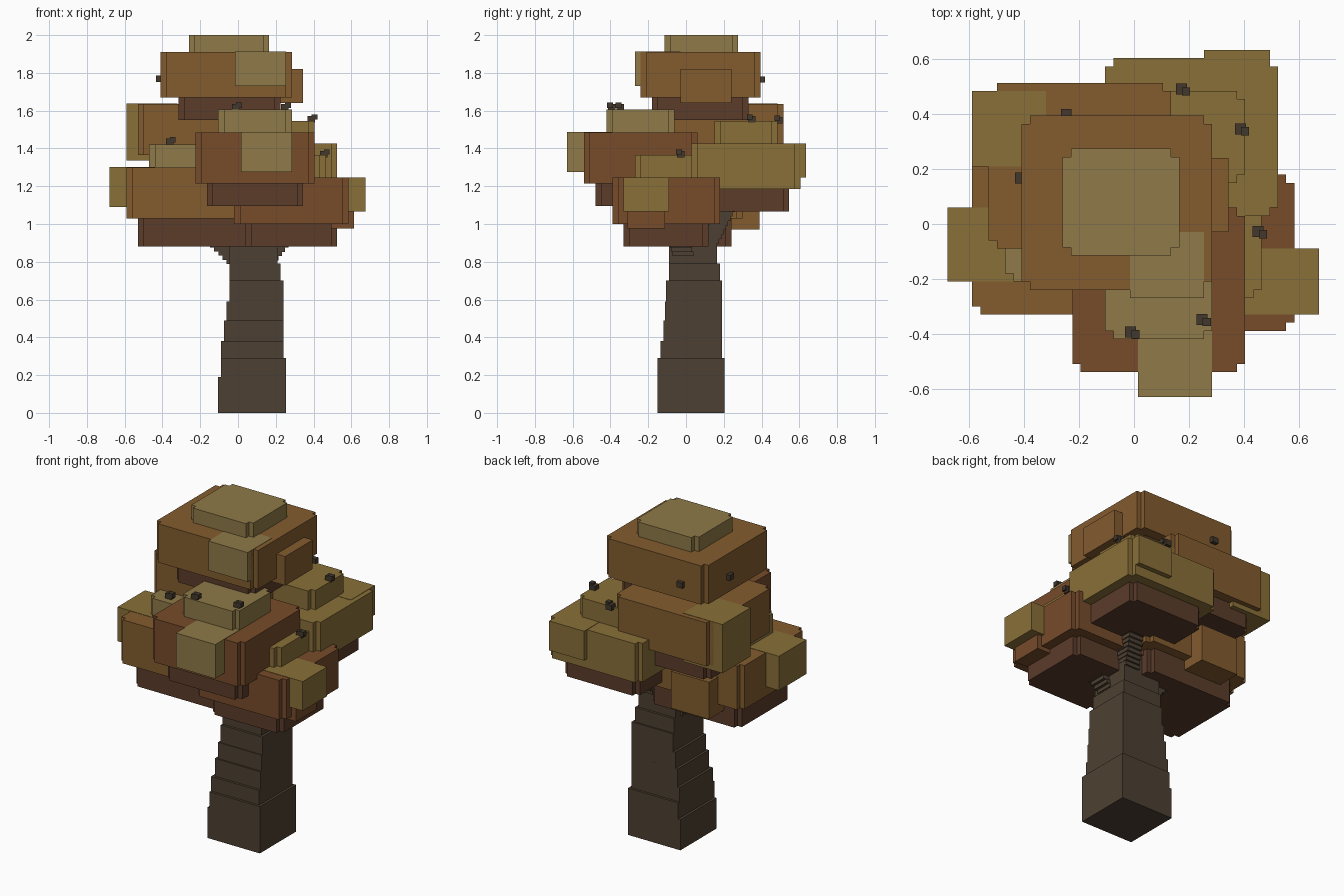
import bpy, bmesh

if "Cube" in bpy.data.objects:
    bpy.data.objects.remove(bpy.data.objects["Cube"])

def srgb(h):
    c = [int(h[i:i + 2], 16) / 255 for i in (0, 2, 4)]
    return tuple(((v + 0.055) / 1.055) ** 2.4 if v > 0.04 else v / 12.92 for v in c) + (1,)

MATS = {}
for mat_name, code in dict(bark="4d4032", twig="42382d", straw="8f7a48", olive="8a7038",
                           amber="835c2f", rust="774c2a", shade="5b3c2a").items():
    MATS[mat_name] = bpy.data.materials.new(mat_name)
    MATS[mat_name].diffuse_color = srgb(code)

def block(name, x, y, z, mat, n=0.0):
    """Box from ranges; n cuts a small square notch out of each vertical edge."""
    (x0, x1), (y0, y1), (z0, z1) = x, y, z
    if n:
        pts = [(x0 + n, y0), (x1 - n, y0), (x1 - n, y0 + n), (x1, y0 + n),
               (x1, y1 - n), (x1 - n, y1 - n), (x1 - n, y1), (x0 + n, y1),
               (x0 + n, y1 - n), (x0, y1 - n), (x0, y0 + n), (x0 + n, y0 + n)]
    else:
        pts = [(x0, y0), (x1, y0), (x1, y1), (x0, y1)]
    bm = bmesh.new()
    face = bm.faces.new([bm.verts.new((px, py, z0)) for px, py in pts])
    top = bmesh.ops.extrude_face_region(bm, geom=[face])
    verts = [g for g in top["geom"] if isinstance(g, bmesh.types.BMVert)]
    bmesh.ops.translate(bm, verts=verts, vec=(0, 0, z1 - z0))
    bmesh.ops.recalc_face_normals(bm, faces=bm.faces)
    me = bpy.data.meshes.new(name)
    bm.to_mesh(me)
    bm.free()
    me.materials.append(MATS[mat])
    ob = bpy.data.objects.new(name, me)
    bpy.context.collection.objects.link(ob)
    return ob

def clump(name, x, y, z, mat, under=0.12, cap=0.12, cap_mat="straw"):
    """Leaf mass: main block, darker inset slab below, lighter inset cap above."""
    inset = lambda r, d: (r[0] + d, r[1] - d)
    block(name, x, y, z, mat, 0.03)
    block(name + "_underside", inset(x, 0.06), inset(y, 0.06), (z[0] - under, z[0]), "shade", 0.03)
    if cap:
        block(name + "_cap", inset(x, 0.12), inset(y, 0.12), (z[1], z[1] + cap), cap_mat, 0.03)

# trunk: stepped, tapering and leaning
for z0, z1, x0, x1, y0, y1 in [
        (0, .19, -.105, .255, -.15, .205), (.19, .29, -.09, .255, -.15, .205),
        (.29, .38, -.09, .24, -.135, .19), (.38, .49, -.075, .24, -.12, .19),
        (.49, .59, -.06, .24, -.11, .19), (.59, .70, -.045, .24, -.105, .19),
        (.70, .79, -.045, .225, -.09, .18), (.79, 1.1, -.045, .21, -.09, .165)]:
    block("trunk_section", (x0, x1), (y0, y1), (z0, z1), "bark")

# branches: stair-stepped runs into the leaves
def branch(name, a, b, r, steps):
    for i in range(steps):
        t = i / (steps - 1)
        c = [p + (q - p) * t for p, q in zip(a, b)]
        h = (b[2] - a[2]) / steps * 0.6
        block(name, (c[0] - r, c[0] + r), (c[1] - r, c[1] + r), (c[2] - h, c[2] + h), "bark")

branch("branch_left", (0, .06, .80), (-.2, .06, 1.0), .06, 10)
branch("branch_right", (.16, -.01, .82), (.3, -.06, 1.0), .055, 9)
branch("branch_back", (.14, .09, .84), (.2, .22, 1.1), .05, 12)

# left lower clump
clump("left_leaves", (-.59, .14), (-.33, .30), (1.03, 1.30), "amber", under=.15)
block("left_leaves_side", (-.68, -.41), (-.21, .06), (1.09, 1.302), "olive")
block("left_leaves_back", (-.43, -.17), (.15, .39), (.97, 1.2), "amber")

# right lower clump
clump("right_leaves", (-.02, .585), (-.39, .18), (1.0, 1.245), "rust", cap_mat="olive")
block("right_leaves_side", (.405, .675), (-.33, -.09), (1.065, 1.247), "olive")
block("right_leaves_low", (.375, .615), (-.31, -.11), (.975, 1.15), "rust")

# front clump
clump("front_leaves", (-.225, .405), (-.54, .06), (1.215, 1.485), "rust")
block("front_leaves_face", (.015, .285), (-.63, -.36), (1.275, 1.487), "straw")

# back right clump
clump("back_leaves", (-.105, .525), (.03, .605), (1.185, 1.425), "olive", cap_mat="olive")
block("back_leaves_face", (.255, .495), (.4, .635), (1.245, 1.427), "olive")

# back left clump
clump("rear_left_leaves", (-.53, .135), (-.09, .515), (1.365, 1.635), "amber", cap=0)
block("rear_left_side", (-.59, -.32), (.21, .485), (1.335, 1.637), "olive")

# crown
block("crown_underside", (-.315, .225), (-.18, .33), (1.55, 1.67), "shade", .03)
block("crown", (-.41, .285), (-.24, .395), (1.67, 1.91), "amber", .03)
block("crown_cap", (-.26, .165), (-.115, .275), (1.91, 2.0), "straw", .03)
block("crown_front", (-.015, .255), (-.27, -.03), (1.73, 1.912), "straw")
block("crown_side", (.1, .345), (-.03, .24), (1.64, 1.82), "amber")

# small twigs poking out of the leaves
for x, y, z in [(.39, .345, 1.56), (.455, -.03, 1.375), (.25, -.35, 1.622),
                (-.01, -.395, 1.622), (-.412, .165, 1.775), (-.245, .397, 1.77),
                (.175, .49, 1.555), (-.36, -.15, 1.44)]:
    block("twig", (x - .022, x + .018), (y - .018, y + .022), (z - .022, z + .012), "twig")
    if abs(z - 1.77) > .02:
        block("twig_tip", (x, x + .03), (y - .022, y + .008), (z - .008, z + .02), "twig")

for m in bpy.data.materials:
    if m.users and not m.is_grease_pencil:
        m.use_nodes = True
        m.node_tree.nodes["Principled BSDF"].inputs["Base Color"].default_value = m.diffuse_color
